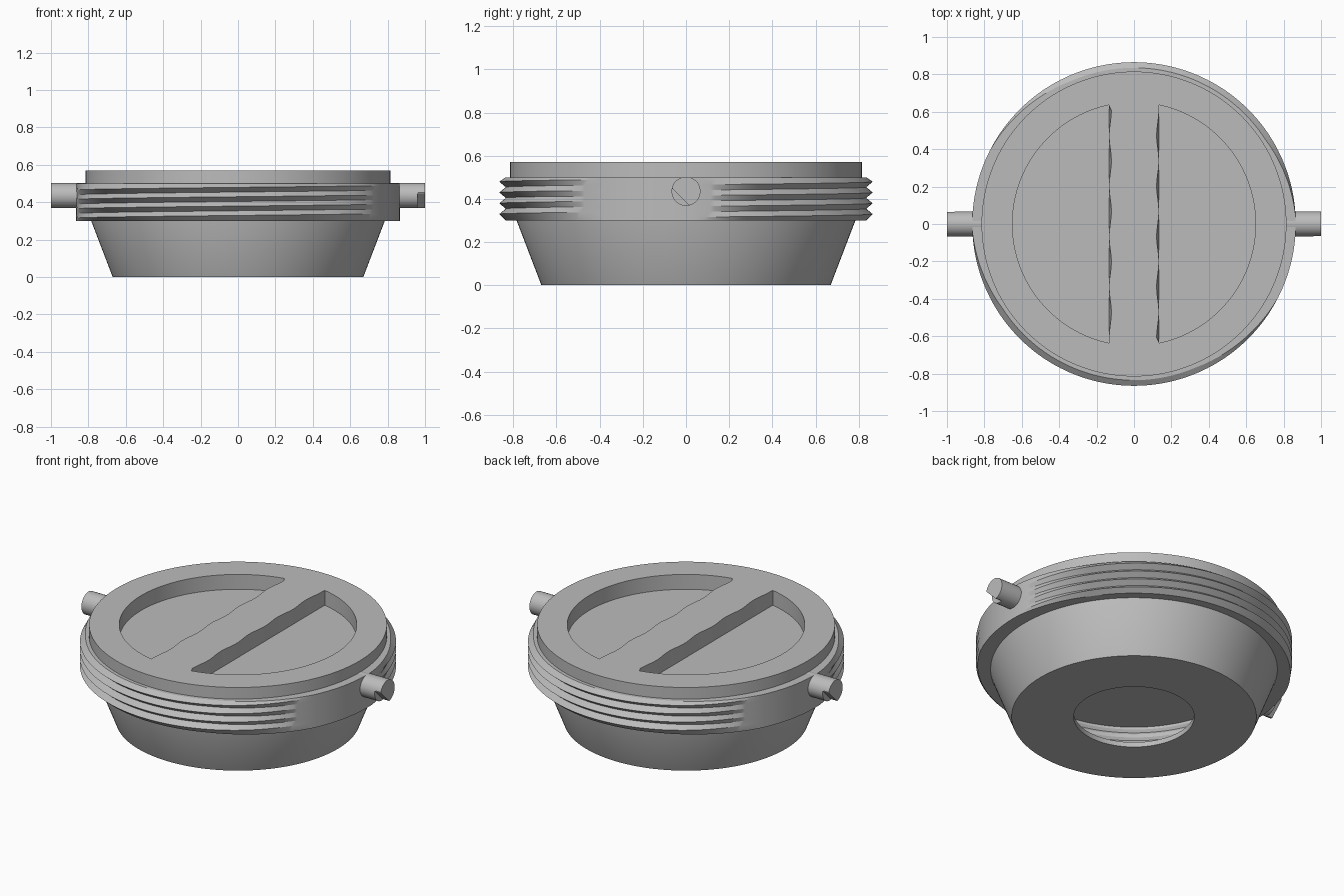
import bpy, bmesh, math
from math import sin, cos, pi, radians, sqrt

cube = bpy.data.objects.get("Cube")
if cube:
    bpy.data.objects.remove(cube, do_unlink=True)

grey = bpy.data.materials.new("plain_grey")
grey.use_nodes = True
grey.diffuse_color = (0.5, 0.5, 0.5, 1)
grey.node_tree.nodes["Principled BSDF"].inputs["Base Color"].default_value = (0.5, 0.5, 0.5, 1)

SEG = 144


def finish(name, bm):
    bmesh.ops.remove_doubles(bm, verts=bm.verts[:], dist=1e-5)
    bmesh.ops.recalc_face_normals(bm, faces=bm.faces[:])
    mesh = bpy.data.meshes.new(name)
    bm.to_mesh(mesh)
    bm.free()
    mesh.materials.append(grey)
    ob = bpy.data.objects.new(name, mesh)
    bpy.context.collection.objects.link(ob)
    return ob


def activate(ob):
    bpy.ops.object.select_all(action='DESELECT')
    ob.select_set(True)
    bpy.context.view_layer.objects.active = ob


def smooth(ob, angle=25):
    activate(ob)
    bpy.ops.object.shade_smooth_by_angle(angle=radians(angle))


def loft(bm, rings, closed_rows=False):
    """Join equal closed loops of points with quads."""
    loops = [[bm.verts.new(p) for p in ring] for ring in rings]
    pairs = list(zip(loops, loops[1:]))
    if closed_rows:
        pairs.append((loops[-1], loops[0]))
    for a, b in pairs:
        n = len(a)
        for i in range(n):
            bm.faces.new((a[i], a[(i + 1) % n], b[(i + 1) % n], b[i]))
    return loops


def circle(r, z, n=SEG):
    return [(r * cos(2 * pi * i / n), r * sin(2 * pi * i / n), z) for i in range(n)]


def cut(ob, cutter):
    mod = ob.modifiers.new("cut", 'BOOLEAN')
    mod.operation = 'DIFFERENCE'
    mod.solver = 'EXACT'
    mod.object = cutter
    activate(ob)
    bpy.ops.object.modifier_apply(modifier=mod.name)
    bpy.data.objects.remove(cutter, do_unlink=True)


# Body: tapered cup, top flange and hollow interior with shallow grooves
outside = [(0.33, 0), (0.67, 0), (0.785, 0.30), (0.785, 0.49), (0.815, 0.49), (0.815, 0.57)]
inside = [(0.33, 0.03), (0.65, 0.03)]
for z in (0.13, 0.18, 0.23, 0.28):
    inside += [(0.65, z - 0.015), (0.66, z), (0.65, z + 0.015)]
inside.append((0.65, 0.31))
bm = bmesh.new()
top = loft(bm, [circle(r, z) for r, z in outside])[-1]
bm.faces.new(top)
ceiling = loft(bm, [circle(r, z) for r, z in inside])[-1]
bm.faces.new(ceiling)
loft(bm, [circle(*outside[0]), circle(*inside[0])])
body = finish("cap_body", bm)

# Two half-moon pockets, leaving a grip bar with wavy upper edges
for side in (1, -1):
    def outline(z, x_edge, wave):
        r, half = 0.65, sqrt(0.65 ** 2 - 0.135 ** 2)
        a = math.atan2(half, 0.135)
        arc = [(r * cos(t), r * sin(t)) for t in (-a + 2 * a * i / 64 for i in range(65))]
        bar = []
        for i in range(1, 48):
            y = half - 2 * half * i / 48
            bar.append((x_edge + wave * sin(y * 2 * pi / 0.27), y))
        return [(side * x, side * y, z) for x, y in arc + bar]
    bm = bmesh.new()
    loops = loft(bm, [outline(0.48, 0.134, 0), outline(0.57, 0.127, 0.006),
                      outline(0.62, 0.127, 0.006)])
    bm.faces.new(loops[0])
    bm.faces.new(loops[-1])
    cut(body, finish("pocket_cutter", bm))
smooth(body)


# Threaded collar: grooves fade out to a plain band beside each pin
def thread_point(row, i, n=240):
    t = 2 * pi * i / n
    u = ((math.degrees(t) + 27) % 180) - 30
    depth = 0.03 * max(0, min(1, u / 30, (150 - u) / 40))
    shift = 0.012 * max(-1, min(1, (u - 60) / 75))
    z = min(0.50, max(0.30, 0.30 + 0.025 * row + shift))
    if row in (0, 8):
        z = 0.30 if row == 0 else 0.50
    r = 0.865 - (depth if row % 2 == 0 else 0)
    return (r * cos(t), r * sin(t), z)


bm = bmesh.new()
rows = [[thread_point(k, i) for i in range(240)] for k in range(9)]
loft(bm, [circle(0.785, 0.30, 240)] + rows + [circle(0.785, 0.50, 240)], True)
smooth(finish("threaded_collar", bm), 20)

# Side pins, each with a flat cut on the lower leading side of its tip
for side, name in ((1, "left_pin"), (-1, "right_pin")):
    def pin_ring(x, notched=False):
        pts = []
        for i in range(48):
            y, z = 0.067 * cos(2 * pi * i / 48), 0.067 * sin(2 * pi * i / 48)
            # push points beyond the chord back onto it
            over = -(y + z) * 0.7071 - 0.036
            if notched and over > 0:
                y, z = y + over * 0.7071, z + over * 0.7071
            pts.append((side * x, side * y, 0.435 + z))
        return pts
    bm = bmesh.new()
    loops = loft(bm, [pin_ring(0.80), pin_ring(0.96), pin_ring(0.96, True), pin_ring(1.0, True)])
    bm.faces.new(loops[0])
    bm.faces.new(loops[-1])
    smooth(finish(name, bm))
